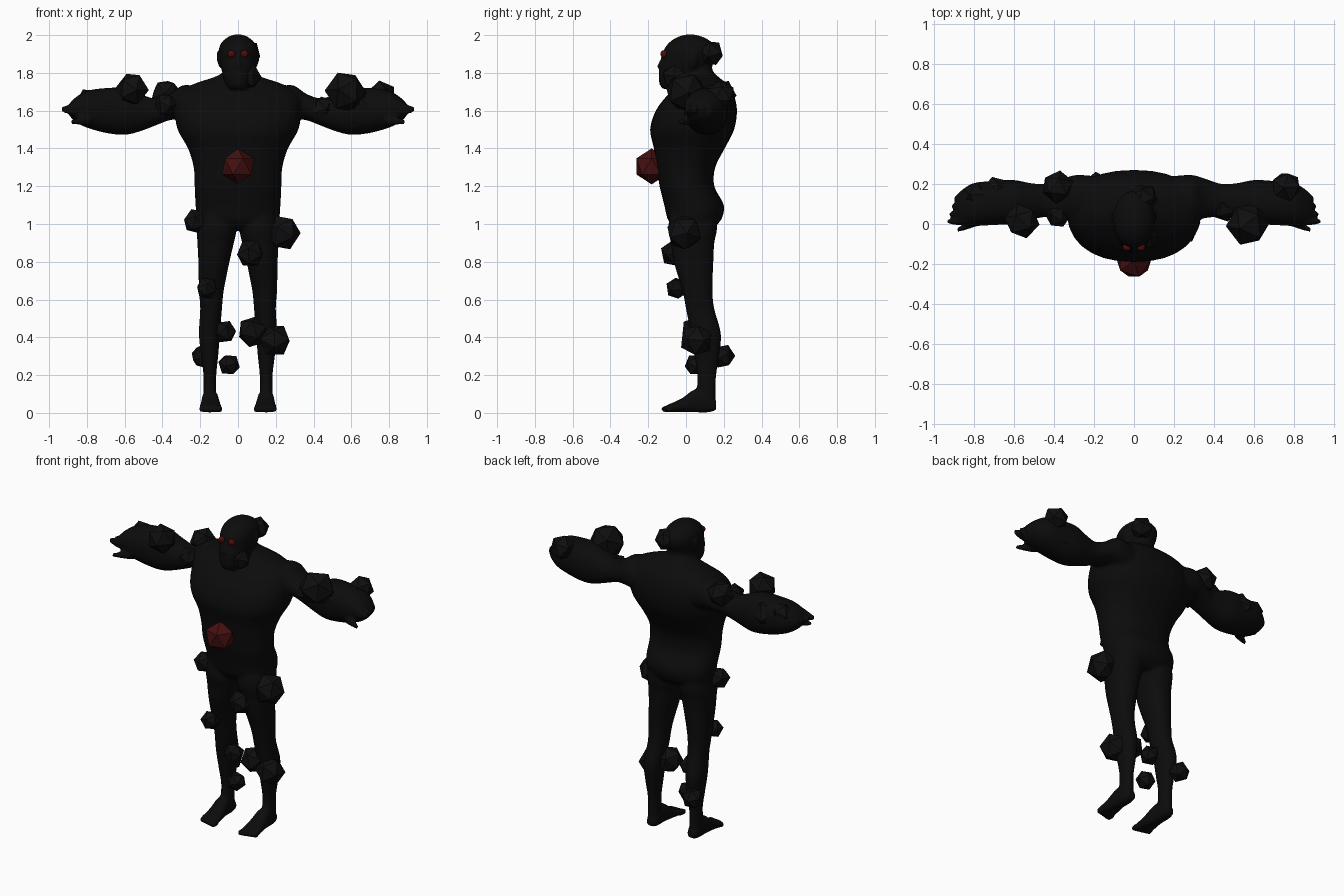
import bpy, bmesh, math, random
from mathutils import Euler

random.seed(4)


def material(name, rgb):
    m = bpy.data.materials.new(name)
    m.diffuse_color = (*rgb, 1)
    return m


SKIN = material("charcoal skin", (0.0035, 0.0035, 0.0035))
ROCK = material("dark rock", (0.0045, 0.0045, 0.0045))
CORE = material("dark red crystal", (0.06, 0.005, 0.005))
EYE = material("red eye", (0.1, 0.004, 0.004))


def spline(rings, steps=4):
    """Catmull-Rom interpolation of ring tuples."""
    out = []
    for i in range(len(rings) - 1):
        p0, p1 = rings[max(i - 1, 0)], rings[i]
        p2, p3 = rings[i + 1], rings[min(i + 2, len(rings) - 1)]
        for k in range(steps):
            t = k / steps
            out.append([0.5 * (2 * b + (c - a) * t + (2 * a - 5 * b + 4 * c - d) * t * t
                               + (3 * b - a - 3 * c + d) * t ** 3)
                        for a, b, c, d in zip(p0, p1, p2, p3)])
        for j in range(1):
            out[-steps][0] = p1[0]
    out.append(list(rings[-1]))
    return out


def loft(bm, axis, rings, side=1, power=2.2, n=28):
    """Rings are (position, min a, max a, min b, max b) across the axis."""
    loops = []
    for p, a0, a1, b0, b1 in spline(rings):
        loop = []
        for k in range(n):
            u = 2 * math.pi * k / n
            c, s = math.cos(u), math.sin(u)
            a = (a0 + a1) / 2 + (a1 - a0) / 2 * math.copysign(abs(c) ** (2 / power), c)
            b = (b0 + b1) / 2 + (b1 - b0) / 2 * math.copysign(abs(s) ** (2 / power), s)
            co = {"x": (p, a, b), "y": (a, p, b), "z": (a, b, p)}[axis]
            loop.append(bm.verts.new((co[0] * side, co[1], co[2])))
        loops.append(loop)
    faces = [bm.faces.new(loops[0]), bm.faces.new(loops[-1][::-1])]
    for l0, l1 in zip(loops, loops[1:]):
        for k in range(n):
            faces.append(bm.faces.new((l0[k], l1[k], l1[(k + 1) % n], l0[(k + 1) % n])))
    bmesh.ops.recalc_face_normals(bm, faces=faces)


def finish(bm, name, mat):
    me = bpy.data.meshes.new(name)
    bm.to_mesh(me)
    bm.free()
    ob = bpy.data.objects.new(name, me)
    me.materials.append(mat)
    bpy.context.collection.objects.link(ob)
    return ob


def ico(name, loc, r, mat, sub=1, spin=True):
    bm = bmesh.new()
    bmesh.ops.create_icosphere(bm, subdivisions=sub, radius=r)
    ob = finish(bm, name, mat)
    ob.location = loc
    if spin:
        ob.rotation_euler = Euler([random.uniform(0, 3) for _ in range(3)])
    return ob


body = bmesh.new()

# Torso: hips, waist, chest, shoulders
loft(body, "z", [
    (0.97, -0.17, 0.17, -0.05, 0.13),
    (1.02, -0.215, 0.215, -0.095, 0.185),
    (1.10, -0.225, 0.225, -0.115, 0.20),
    (1.20, -0.23, 0.23, -0.14, 0.15),
    (1.30, -0.235, 0.235, -0.155, 0.155),
    (1.40, -0.265, 0.265, -0.17, 0.205),
    (1.50, -0.32, 0.32, -0.19, 0.255),
    (1.60, -0.335, 0.335, -0.16, 0.27),
    (1.68, -0.325, 0.325, -0.10, 0.255),
    (1.735, -0.25, 0.25, -0.04, 0.225),
    (1.78, -0.12, 0.12, 0.0, 0.17),
    (1.81, -0.07, 0.07, 0.03, 0.14)], power=2.25)

# Neck and head
loft(body, "z", [(1.70, -0.08, 0.08, -0.02, 0.15), (1.78, -0.075, 0.075, -0.02, 0.14),
                 (1.86, -0.07, 0.07, 0.0, 0.14)])
loft(body, "z", [
    (1.715, -0.045, 0.045, -0.125, -0.03), (1.75, -0.07, 0.07, -0.143, 0.05),
    (1.82, -0.088, 0.088, -0.142, 0.12), (1.87, -0.1, 0.1, -0.125, 0.155),
    (1.92, -0.102, 0.102, -0.118, 0.165), (1.96, -0.088, 0.088, -0.09, 0.14),
    (1.99, -0.053, 0.053, -0.045, 0.09), (2.003, -0.02, 0.02, 0.0, 0.045)], power=2.1)
# Nose
loft(body, "z", [(1.83, -0.02, 0.02, -0.155, -0.1), (1.89, -0.01, 0.01, -0.13, -0.1)])

for s in (1, -1):
    # Ear
    loft(body, "z", [(1.83, 0.08, 0.1, 0.02, 0.05), (1.87, 0.08, 0.112, 0.01, 0.065),
                     (1.91, 0.08, 0.112, 0.02, 0.065)], s)
    # Leg
    loft(body, "z", [
        (1.10, 0.03, 0.2, -0.07, 0.16), (0.98, 0.008, 0.217, -0.095, 0.165),
        (0.90, 0.022, 0.215, -0.08, 0.15), (0.80, 0.045, 0.21, -0.065, 0.145),
        (0.65, 0.075, 0.207, -0.02, 0.14), (0.55, 0.085, 0.2, 0.0, 0.15),
        (0.42, 0.095, 0.207, 0.025, 0.185), (0.30, 0.105, 0.195, 0.045, 0.175),
        (0.20, 0.115, 0.183, 0.06, 0.16), (0.10, 0.115, 0.183, 0.055, 0.157),
        (0.03, 0.11, 0.185, 0.04, 0.158)], s)
    # Foot and toes
    loft(body, "y", [
        (0.16, 0.12, 0.175, 0.015, 0.06), (0.12, 0.11, 0.185, 0.003, 0.1),
        (0.05, 0.105, 0.19, 0.003, 0.125), (-0.02, 0.093, 0.198, 0.005, 0.078),
        (-0.08, 0.087, 0.205, 0.003, 0.05), (-0.105, 0.09, 0.2, 0.003, 0.04)], s, 2.6)
    for i in range(5):
        x, tip, r = 0.098 + i * 0.024, -0.13 + i * 0.006, 0.015 - i * 0.001
        loft(body, "y", [(-0.08, x - r, x + r, 0.003, 0.04), (tip + 0.012, x - r, x + r, 0.003, 0.038),
                         (tip, x - r / 2, x + r / 2, 0.01, 0.03)], s, n=12)
    # Arm with heavy forearm
    loft(body, "x", [
        (0.20, 0.03, 0.24, 1.53, 1.725), (0.29, 0.02, 0.245, 1.55, 1.735),
        (0.36, 0.03, 0.225, 1.55, 1.69), (0.44, 0.035, 0.2, 1.52, 1.665),
        (0.52, 0.02, 0.205, 1.49, 1.69), (0.60, 0.0, 0.22, 1.472, 1.72),
        (0.70, -0.005, 0.215, 1.482, 1.72), (0.80, -0.01, 0.205, 1.51, 1.705),
        (0.86, 0.0, 0.17, 1.54, 1.67), (0.89, 0.02, 0.14, 1.57, 1.64)], s)
    # Fingers and thumb
    for i in range(4):
        y, tip = 0.012 + i * 0.038, 0.935 - i * 0.012
        loft(body, "x", [(0.8, y - 0.02, y + 0.02, 1.575, 1.67), (0.88, y - 0.018, y + 0.018, 1.575, 1.64),
                         (tip, y - 0.009, y + 0.009, 1.595, 1.62)], s, n=12)
    loft(body, "x", [(0.78, -0.01, 0.05, 1.52, 1.58), (0.84, -0.03, 0.01, 1.525, 1.565),
                     (0.885, -0.042, -0.02, 1.53, 1.55)], s, n=12)

# Fuse the anatomy into one smooth skin
body = finish(body, "body", SKIN)
rm = body.modifiers.new("fuse", "REMESH")
rm.mode, rm.voxel_size, rm.use_smooth_shade = "VOXEL", 0.01, True
sm = body.modifiers.new("soften", "SMOOTH")
sm.factor, sm.iterations = 0.5, 3

# Faceted rocks growing from the skin: x, y, z, radius
rocks = {
    "head_rock": [(0.05, 0.13, 1.905, 0.072), (0.055, -0.06, 1.78, 0.07)],
    "hip_rock": [(-0.225, -0.02, 1.015, 0.068), (0.235, -0.01, 0.955, 0.098)],
    "thigh_rock": [(0.065, -0.06, 0.845, 0.077), (-0.165, -0.048, 0.66, 0.06)],
    "shin_rock": [(-0.07, 0.06, 0.43, 0.062), (0.08, 0.055, 0.43, 0.085), (0.195, 0.055, 0.385, 0.09),
                  (-0.185, 0.195, 0.3, 0.066), (-0.047, 0.05, 0.255, 0.06)],
    "upper_arm_rock": [(-0.38, 0.185, 1.685, 0.083), (-0.38, 0.045, 1.63, 0.065), (0.45, 0.08, 1.61, 0.07)],
    "forearm_rock": [(-0.56, 0.015, 1.715, 0.09), (0.57, 0.0, 1.7, 0.112), (0.76, 0.185, 1.68, 0.08),
                     (-0.79, 0.14, 1.65, 0.07), (-0.68, 0.14, 1.62, 0.1), (0.67, 0.1, 1.6, 0.125)]}
for name, spots in rocks.items():
    for x, y, z, r in spots:
        ico(name, (x, y, z), r, ROCK)

# Chest crystal and eyes
ico("chest_crystal", (0, -0.182, 1.305), 0.095, CORE, spin=False)
for s in (1, -1):
    ico("eye", (s * 0.035, -0.115, 1.9), 0.021, EYE, 2, spin=False)
